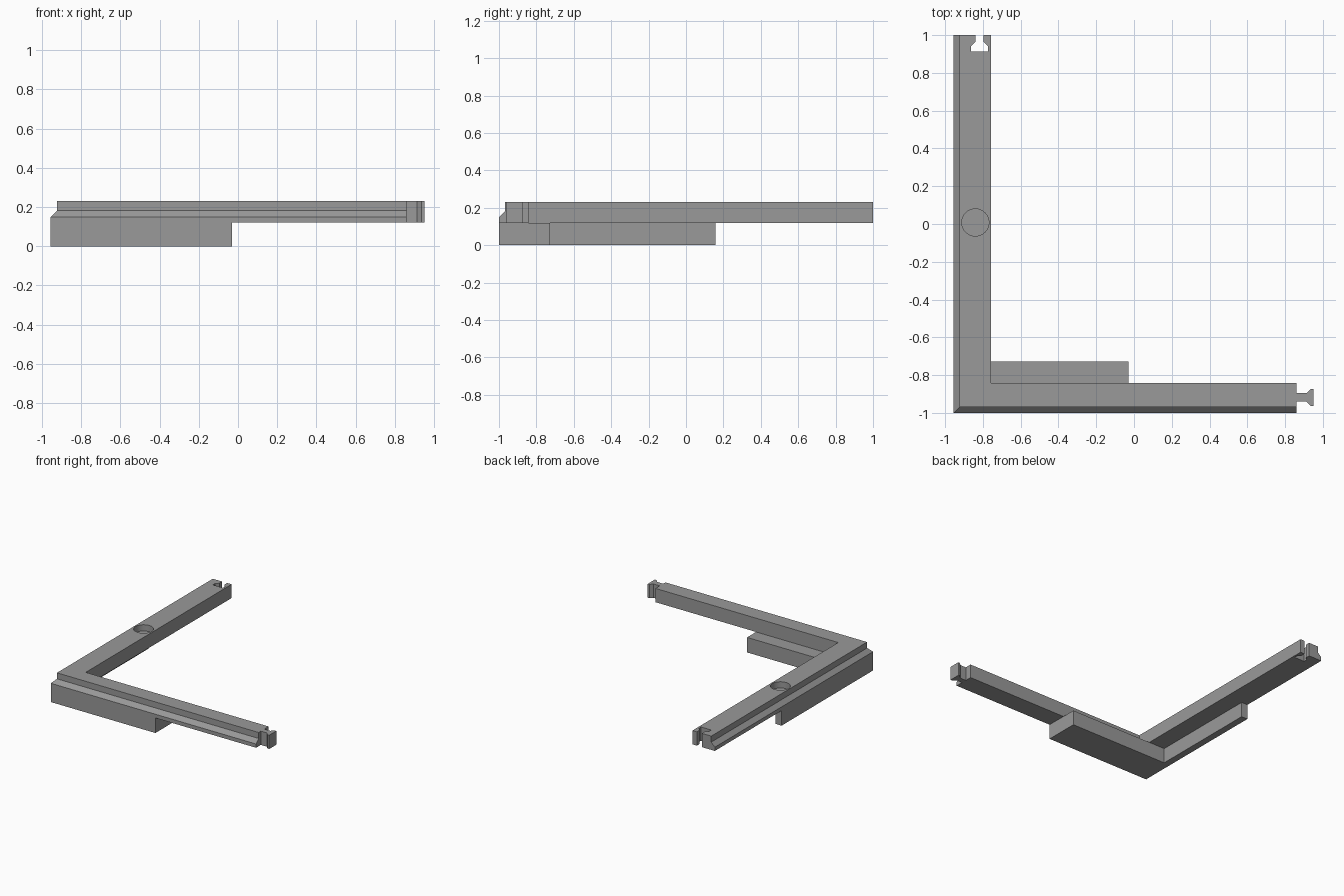
import bpy, bmesh, math

if "Cube" in bpy.data.objects:
    bpy.data.objects.remove(bpy.data.objects["Cube"])

gray = bpy.data.materials.new("plain gray")
gray.diffuse_color = (0.32, 0.32, 0.32, 1)
gray.use_nodes = True
gray.node_tree.nodes["Principled BSDF"].inputs["Base Color"].default_value = gray.diffuse_color

X0, Y0 = -0.955, -1.0      # outer corner of the frame
STEP = 0.032               # inset of the upper outer edge


def loft(name, outline, levels):
    """Stack an outline at (z, inset) levels; the inset moves only the outer edges."""
    bm = bmesh.new()
    rings = []
    for z, inset in levels:
        rings.append([bm.verts.new((x + (inset if x == X0 else 0),
                                    y + (inset if y == Y0 else 0), z))
                      for x, y in outline])
    n = len(outline)
    for a, b in zip(rings, rings[1:]):
        for i in range(n):
            j = (i + 1) % n
            bm.faces.new((a[i], a[j], b[j], b[i]))
    bm.faces.new(rings[0][::-1])
    bm.faces.new(rings[-1])
    bmesh.ops.recalc_face_normals(bm, faces=bm.faces)
    mesh = bpy.data.meshes.new(name)
    bm.to_mesh(mesh)
    bm.free()
    mesh.materials.append(gray)
    obj = bpy.data.objects.new(name, mesh)
    bpy.context.collection.objects.link(obj)
    return obj


def boolean(target, tool, operation):
    mod = target.modifiers.new(operation.lower(), 'BOOLEAN')
    mod.operation = operation
    mod.solver = 'EXACT'
    mod.object = tool
    bpy.context.view_layer.objects.active = target
    bpy.ops.object.modifier_apply(modifier=mod.name)
    bpy.data.objects.remove(tool)


# L-shaped frame with a dovetail tongue on one arm and a matching slot in the other
TY, SX = -0.918, -0.818    # centre lines of tongue and slot
tongue = [(0.86, -0.022), (0.913, -0.022), (0.935, -0.045), (0.95, -0.045)]
slot = [(1.0, 0.022), (0.965, 0.022), (0.94, 0.045), (0.914, 0.045)]
outline = [(X0, Y0), (0.86, Y0)]
outline += [(x, TY + d) for x, d in tongue]
outline += [(x, TY - d) for x, d in reversed(tongue)]
outline += [(0.86, -0.842), (-0.757, -0.842), (-0.757, 1.0)]
outline += [(SX + d, y) for y, d in slot]
outline += [(SX - d, y) for y, d in reversed(slot)]
outline += [(X0, 1.0)]
frame = loft("corner_frame", outline,
             [(0.12, 0), (0.15, 0), (0.182, STEP), (0.23, STEP)])

# Lower L-shaped foot: wide under the front arm, thin rim under the side arm
foot = loft("lower_foot",
            [(X0, Y0), (-0.03, Y0), (-0.03, -0.728), (-0.90, -0.728),
             (-0.90, 0.157), (X0, 0.157)], [(0, 0), (0.12, 0)])
boolean(frame, foot, 'UNION')

# Shallow round recess in the top of the side arm
circle = [(-0.84 + 0.072 * math.cos(math.tau * i / 48),
           0.008 + 0.072 * math.sin(math.tau * i / 48)) for i in range(48)]
recess = loft("recess_cutter", circle, [(0.18, 0), (0.3, 0)])
boolean(frame, recess, 'DIFFERENCE')

# Keep edges crisp and the recess wall smooth
bpy.ops.object.select_all(action='DESELECT')
frame.select_set(True)
bpy.context.view_layer.objects.active = frame
bpy.ops.object.shade_smooth_by_angle(angle=math.radians(25))
